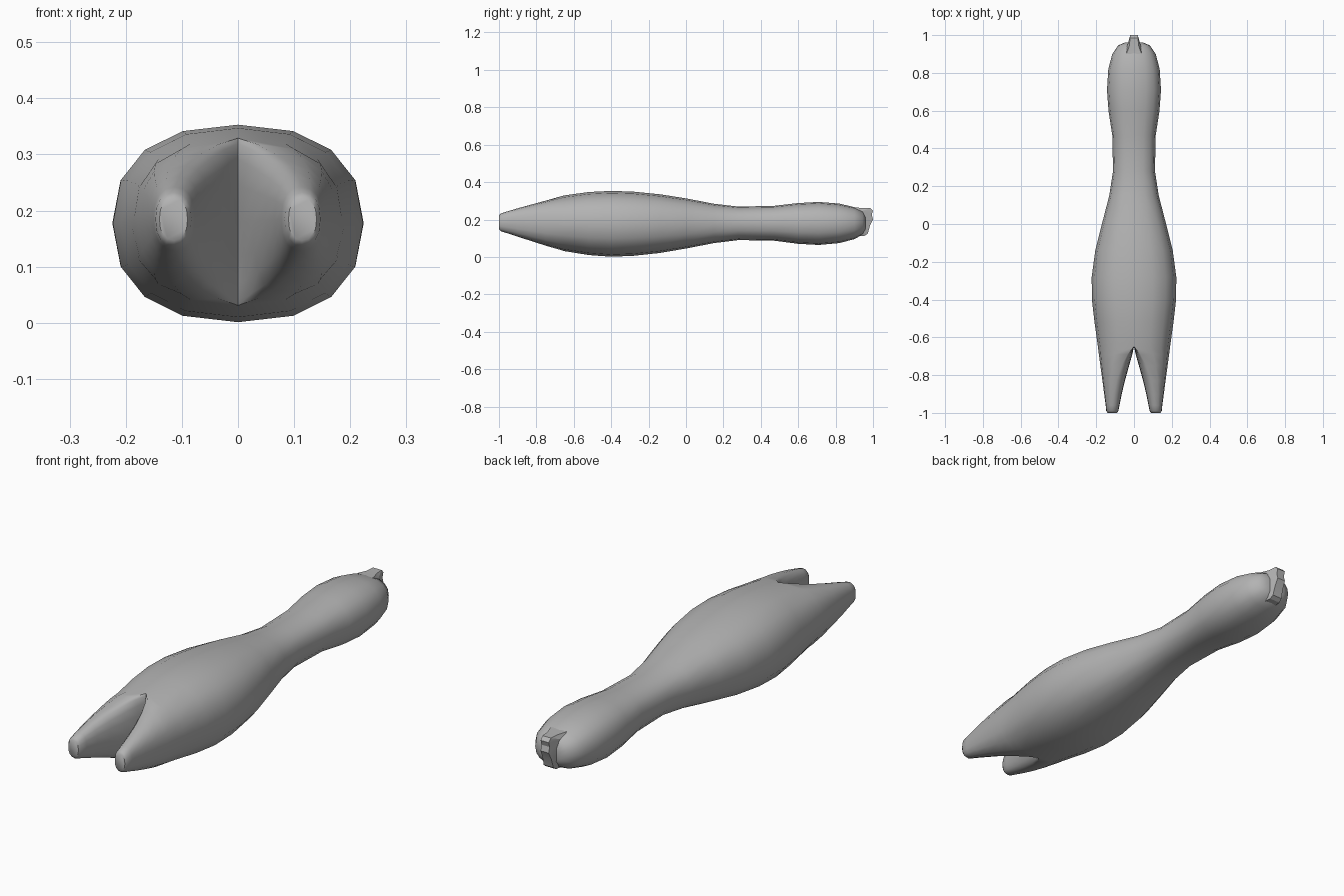
import bpy, bmesh, math

cube = bpy.data.objects.get("Cube")
if cube:
    bpy.data.objects.remove(cube)

grey = bpy.data.materials.new("plain grey")
grey.use_nodes = True
grey.diffuse_color = (0.45, 0.45, 0.45, 1)
grey.node_tree.nodes["Principled BSDF"].inputs["Base Color"].default_value = (0.45, 0.45, 0.45, 1)

SIDES = 16
HALF = SIDES // 2


def soft(v, e=0.85):
    return math.copysign(abs(v) ** e, v)


def section(y, peak, inner, outer, low, high):
    """Ring from the top, round the outer side, under, and back up the inner side."""
    points = []
    for i in range(SIDES):
        a = 2 * math.pi * i / SIDES
        s = soft(math.sin(a)) if i % HALF else 0
        reach = outer - peak if s > 0 else peak - inner
        z = (low + high) / 2 + soft(math.cos(a)) * (high - low) / 2
        points.append((peak + reach * s, y, z))
    return points


def bridge(bm, a, b):
    n = len(a)
    for i in range(n):
        j = (i + 1) % n
        bm.faces.new((a[i], a[j], b[j], b[i]))


def finish(name, bm, smooth):
    bmesh.ops.recalc_face_normals(bm, faces=bm.faces)
    mesh = bpy.data.meshes.new(name)
    bm.to_mesh(mesh)
    bm.free()
    mesh.materials.append(grey)
    obj = bpy.data.objects.new(name, mesh)
    bpy.context.collection.objects.link(obj)
    bpy.ops.object.select_all(action="DESELECT")
    obj.select_set(True)
    bpy.context.view_layer.objects.active = obj
    bpy.ops.object.shade_smooth_by_angle(angle=math.radians(smooth))
    return obj


# Body: y, half width, low z, high z
BODY = [(0.96, 0.05, 0.145, 0.215), (0.945, 0.085, 0.12, 0.245), (0.9, 0.115, 0.095, 0.266),
        (0.82, 0.136, 0.074, 0.285), (0.71, 0.143, 0.064, 0.294), (0.6, 0.135, 0.07, 0.288),
        (0.47, 0.115, 0.087, 0.273), (0.28, 0.111, 0.09, 0.269), (0.15, 0.131, 0.074, 0.284),
        (0, 0.17, 0.045, 0.313), (-0.14, 0.205, 0.021, 0.335), (-0.28, 0.224, 0.006, 0.349),
        (-0.4, 0.223, 0.001, 0.353), (-0.52, 0.209, 0.01, 0.347), (-0.65, 0.191, 0.031, 0.329)]
# Prongs: y, peak x, inner x, outer x, low z, high z
PRONG = [(-0.69, 0.035, 0.009, 0.186, 0.043, 0.318), (-0.75, 0.065, 0.026, 0.178, 0.06, 0.301),
         (-0.83, 0.092, 0.048, 0.167, 0.086, 0.279), (-0.9, 0.105, 0.065, 0.158, 0.108, 0.26),
         (-0.96, 0.112, 0.077, 0.15, 0.128, 0.242), (-0.99, 0.114, 0.083, 0.147, 0.137, 0.232),
         (-1.0, 0.114, 0.09, 0.14, 0.147, 0.222)]

bm = bmesh.new()
rings = [[bm.verts.new(p) for p in section(y, 0, -w, w, lo, hi)] for y, w, lo, hi in BODY]
bm.faces.new(rings[0])
for a, b in zip(rings, rings[1:]):
    bridge(bm, a, b)

# Split the last ring into two halves that share an upright crotch line
last = rings[-1]
crotch = [bm.verts.new((0, v.co.y, v.co.z)) for v in last[HALF + 1:]]
left = last[:HALF + 1] + crotch
right = [last[-i % SIDES] for i in range(HALF + 1)] + crotch
for side, start in ((1, left), (-1, right)):
    previous = start
    for row in PRONG:
        ring = [bm.verts.new((side * x, y, z)) for x, y, z in section(*row)]
        bridge(bm, previous, ring)
        previous = ring
    bm.faces.new(previous)
finish("forked_body", bm, 50)

# Small crest at the rear: y, z, half width along its outer rim
RIM = [(0.9, 0.264, 0.04), (0.945, 0.262, 0.024), (0.985, 0.262, 0.021), (1.0, 0.247, 0.02),
       (0.993, 0.225, 0.02), (1.0, 0.2, 0.02), (0.983, 0.165, 0.022),
       (0.972, 0.125, 0.024), (0.955, 0.113, 0.026), (0.92, 0.112, 0.03)]
bm = bmesh.new()
rim = [[bm.verts.new((s * w, y, z)) for y, z, w in RIM] for s in (1, -1)]
root = [[bm.verts.new((s * 0.04, 0.93, 0.14 + 0.1 * (z > 0.19))) for y, z, w in RIM] for s in (1, -1)]
for i in range(len(RIM) - 1):
    bm.faces.new((rim[0][i], rim[0][i + 1], rim[1][i + 1], rim[1][i]))
    for s in (0, 1):
        bm.faces.new((rim[s][i], root[s][i], root[s][i + 1], rim[s][i + 1]))
bmesh.ops.remove_doubles(bm, verts=bm.verts, dist=0.0005)
finish("rear_crest", bm, 20)
